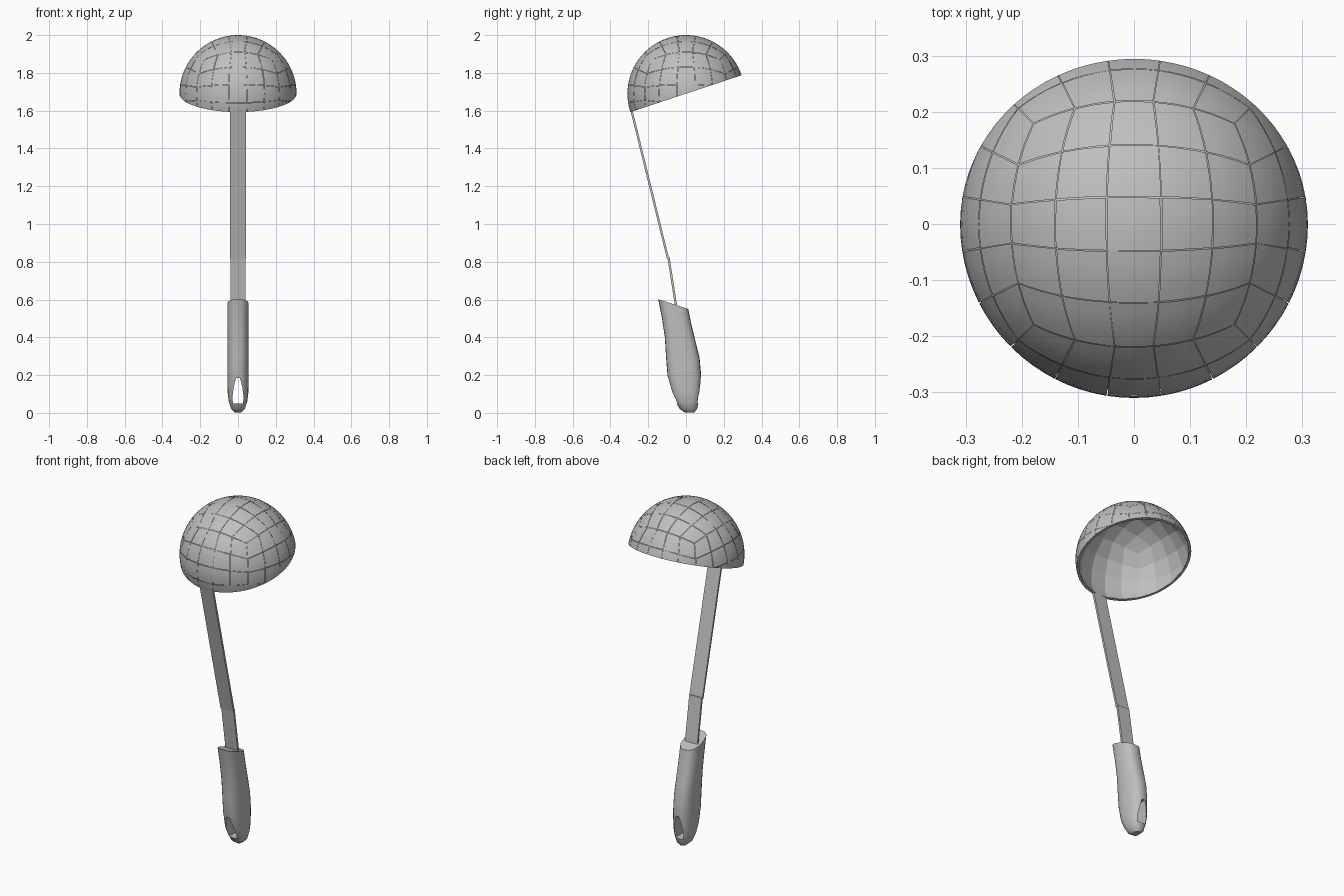
import bpy, bmesh, math, random
from mathutils import Vector

random.seed(4)
if "Cube" in bpy.data.objects:
    bpy.data.objects.remove(bpy.data.objects["Cube"], do_unlink=True)

steel = bpy.data.materials.new("brushed grey")
steel.use_nodes = True
GREY = (0.52, 0.52, 0.52, 1)
steel.diffuse_color = GREY
steel.node_tree.nodes["Principled BSDF"].inputs["Base Color"].default_value = GREY

CENTRE = Vector((0, 0, 1.69))
RADIUS, INNER = 0.31, 0.301
TILT = math.radians(18.3)
RIM_NORMAL = Vector((0, -math.sin(TILT), math.cos(TILT)))


def finish(name, bm, smooth_angle=None):
    mesh = bpy.data.meshes.new(name)
    bm.to_mesh(mesh)
    bm.free()
    obj = bpy.data.objects.new(name, mesh)
    bpy.context.collection.objects.link(obj)
    mesh.materials.append(steel)
    if smooth_angle:
        bpy.ops.object.select_all(action='DESELECT')
        obj.select_set(True)
        bpy.context.view_layer.objects.active = obj
        bpy.ops.object.shade_smooth_by_angle(angle=math.radians(smooth_angle))
    return obj


def grid_sphere(radius):
    """Cube grown into a ball of even square patches."""
    bm = bmesh.new()
    bmesh.ops.create_cube(bm, size=2)
    bmesh.ops.subdivide_edges(bm, edges=bm.edges[:], cuts=4, use_grid_fill=True)
    for v in bm.verts:
        v.co = Vector([math.tan(c * math.pi / 4) for c in v.co]).normalized() * radius
    return bm


def cut_at_rim(bm):
    bmesh.ops.bisect_plane(bm, geom=bm.verts[:] + bm.edges[:] + bm.faces[:],
                           plane_co=(0, 0, 0), plane_no=RIM_NORMAL, clear_inner=True)
    bmesh.ops.translate(bm, verts=bm.verts[:], vec=CENTRE)


def loft(rings, name, smooth_angle=None):
    bm = bmesh.new()
    loops = [[bm.verts.new(p) for p in ring] for ring in rings]
    for a, b in zip(loops, loops[1:]):
        for i in range(len(a)):
            j = (i + 1) % len(a)
            bm.faces.new((a[i], a[j], b[j], b[i]))
    bm.faces.new(loops[0][::-1])
    bm.faces.new(loops[-1])
    bmesh.ops.recalc_face_normals(bm, faces=bm.faces[:])
    return finish(name, bm, smooth_angle)


# Bowl outside: smooth patches with fine, uneven gaps between them
bm = grid_sphere(RADIUS)
bmesh.ops.split_edges(bm, edges=bm.edges[:])
for f in bm.faces:
    mid = f.calc_center_median()
    for v in f.verts:
        v.co = mid + (v.co - mid) * random.uniform(0.965, 1.0)
bmesh.ops.subdivide_edges(bm, edges=bm.edges[:], cuts=3, use_grid_fill=True)
for v in bm.verts:
    v.co = v.co.normalized() * RADIUS
cut_at_rim(bm)
finish("bowl_outside", bm, 40)

# Bowl inside: flat facets facing inward
bm = grid_sphere(INNER)
cut_at_rim(bm)
bmesh.ops.reverse_faces(bm, faces=bm.faces[:])
finish("bowl_inside", bm)

# Narrow flat rim joining the two bowl layers
bm = bmesh.new()
along = Vector((0, math.cos(TILT), math.sin(TILT)))
rim = [[bm.verts.new(CENTRE + r * (Vector((1, 0, 0)) * math.cos(a) + along * math.sin(a)))
        for a in [i * math.tau / 40 for i in range(40)]] for r in (INNER - 0.004, RADIUS)]
for i in range(40):
    j = (i + 1) % 40
    bm.faces.new((rim[0][i], rim[0][j], rim[1][j], rim[1][i]))
finish("bowl_rim", bm)


# Flat stem in two straight lengths with a slight bend
def strap(name, bottom, top, half_width, half_thick=0.006):
    return loft([[(sx * half_width, y + sy * half_thick, z)
                  for sx, sy in ((-1, -1), (1, -1), (1, 1), (-1, 1))]
                 for y, z in (bottom, top)], name)


strap("upper_stem", (-0.095, 0.815), (-0.288, 1.60), 0.042)
strap("lower_stem", (-0.05, 0.55), (-0.093, 0.825), 0.040)

# Handle sections: front height, back height, front y, back y, half width
sections = [
    (0.003, 0.003, -0.008, 0.045, 0.018),
    (0.02, 0.02, -0.032, 0.058, 0.036),
    (0.06, 0.06, -0.056, 0.068, 0.049),
    (0.11, 0.11, -0.078, 0.076, 0.055),
    (0.20, 0.20, -0.098, 0.080, 0.056),
    (0.30, 0.29, -0.106, 0.072, 0.056),
    (0.40, 0.38, -0.112, 0.050, 0.056),
    (0.50, 0.47, -0.127, 0.028, 0.056),
    (0.602, 0.55, -0.147, 0.012, 0.056),
]


def rounded(value, power=0.8):
    return math.copysign(abs(value) ** power, value)


rings = []
for zf, zb, yf, yb, w in sections:
    ring = []
    for i in range(24):
        a = i * math.tau / 24
        t = (rounded(math.sin(a)) + 1) / 2
        ring.append((w * rounded(math.cos(a)), yf + (yb - yf) * t, zf + (zb - zf) * t))
    rings.append(ring)
handle = loft(rings, "handle", 40)

# Tapered hanging hole through the handle
outline = [(-0.026, 0.05), (0.026, 0.05), (0.03, 0.08), (0.022, 0.14),
           (0.01, 0.185), (-0.01, 0.185), (-0.022, 0.14), (-0.03, 0.08)]
cutter = loft([[(x, y, z) for x, z in outline] for y in (-0.3, 0.3)], "hole_cutter")
cutter.hide_render = True
cutter.hide_viewport = True
cut = handle.modifiers.new("hanging hole", 'BOOLEAN')
cut.operation = 'DIFFERENCE'
cut.solver = 'EXACT'
cut.object = cutter
